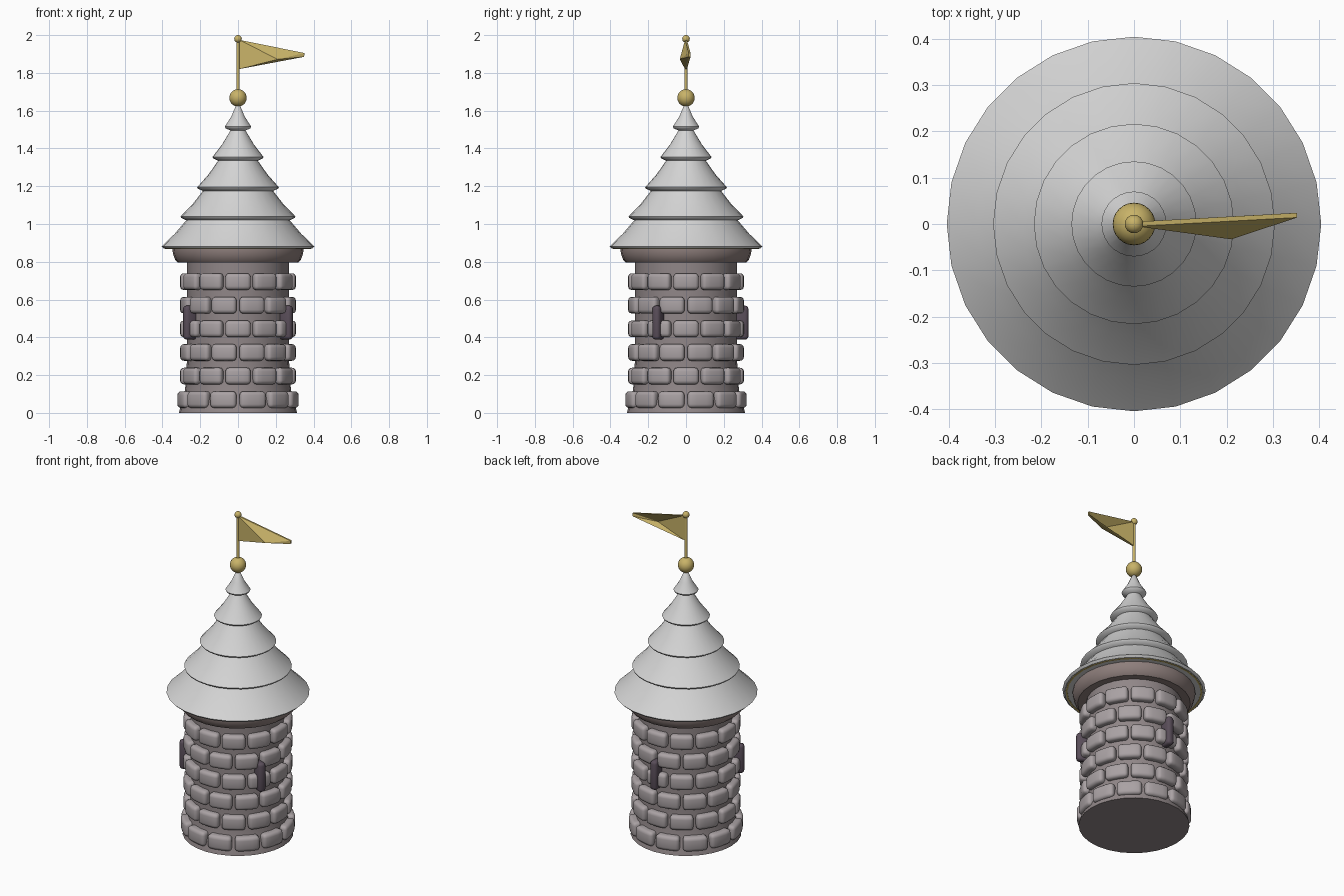
import bpy, bmesh
from math import radians, sin, cos, pi
from mathutils import Matrix, Vector

if "Cube" in bpy.data.objects:
    bpy.data.objects.remove(bpy.data.objects["Cube"], do_unlink=True)


def material(name, rgb):
    m = bpy.data.materials.new(name)
    m.use_nodes = True
    m.diffuse_color = (*rgb, 1)
    bsdf = next(n for n in m.node_tree.nodes if n.type == 'BSDF_PRINCIPLED')
    bsdf.inputs["Base Color"].default_value = (*rgb, 1)
    return m


ROOF = material("pale_grey_roof", (0.66, 0.66, 0.66))
STONE = material("grey_stone", (0.40, 0.36, 0.37))
MORTAR = material("dark_mortar", (0.28, 0.24, 0.245))
BAND = material("brown_grey_band", (0.27, 0.21, 0.20))
GOLD = material("gold", (0.58, 0.45, 0.14))
SLIT = material("dark_purple", (0.10, 0.075, 0.10))


def finish(bm, name, mat, smooth=40):
    bmesh.ops.recalc_face_normals(bm, faces=bm.faces)
    mesh = bpy.data.meshes.new(name)
    bm.to_mesh(mesh)
    bm.free()
    mesh.materials.append(mat)
    if smooth:
        mesh.shade_smooth()
        mesh.set_sharp_from_angle(angle=radians(smooth))
    ob = bpy.data.objects.new(name, mesh)
    bpy.context.collection.objects.link(ob)
    return ob


def lathe(name, mat, profile, steps=28, closed=False):
    bm = bmesh.new()
    vs = [bm.verts.new((r, 0, z)) for r, z in profile]
    for a, b in zip(vs, vs[1:] + (vs[:1] if closed else [])):
        if a is not b:
            bm.edges.new((a, b))
    bmesh.ops.spin(bm, geom=bm.verts[:] + bm.edges[:], cent=(0, 0, 0),
                   axis=(0, 0, 1), angle=2 * pi, steps=steps)
    bmesh.ops.remove_doubles(bm, verts=bm.verts, dist=1e-4)
    return finish(bm, name, mat)


def ball(name, mat, z, r):
    bm = bmesh.new()
    bmesh.ops.create_uvsphere(bm, u_segments=24, v_segments=14, radius=r,
                              matrix=Matrix.Translation((0, 0, z)))
    return finish(bm, name, mat, 60)


def rounded_box(bm, size, bevel, segments):
    bmesh.ops.create_cube(bm, size=1, matrix=Matrix.Diagonal((*size, 1)))
    bmesh.ops.bevel(bm, geom=bm.edges[:], offset=bevel, segments=segments,
                    profile=0.5, affect='EDGES')


# Tower wall with a flared foot
lathe("tower_wall", MORTAR, [(0, 0), (.313, 0), (.308, .02), (.285, .09),
                             (.274, .18), (.27, .3), (.27, .84), (0, .84)])

# Staggered rows of curved, rounded stones
def stone_row(index, count=12):
    bm = bmesh.new()
    z = 0.07 + 0.125 * index
    depth = 0.075 if index == 0 else 0.06
    for k in range(count):
        part = bmesh.new()
        rounded_box(part, (0.14, depth, 0.088), 0.02, 3)
        for x in (-0.025, 0.025):
            bmesh.ops.bisect_plane(part, geom=part.verts[:] + part.edges[:] + part.faces[:],
                                   plane_co=(x, 0, 0), plane_no=(1, 0, 0))
        turn = 2 * pi / count * (k + (0.5 if index % 2 == 0 else 0))
        for v in part.verts:
            a = turn + v.co.x / 0.3
            r = 0.248 + depth / 2 + v.co.y
            v.co = (r * cos(a), r * sin(a), z + v.co.z)
        temp = bpy.data.meshes.new("temp")
        part.to_mesh(temp)
        part.free()
        bm.from_mesh(temp)
        bpy.data.meshes.remove(temp)
    finish(bm, f"stone_row_{index + 1}", STONE, 50)


for i in range(6):
    stone_row(i)

# Three arrow-slit windows
for i, name in enumerate(("left_window", "back_window", "right_window")):
    bm = bmesh.new()
    rounded_box(bm, (0.075, 0.045, 0.18), 0.018, 3)
    bmesh.ops.transform(bm, verts=bm.verts, matrix=Matrix.Rotation(radians(120 * i - 30), 4, 'Z')
                        @ Matrix.Translation((0.293, 0, 0.478)))
    finish(bm, name, SLIT, 50)

# Band under the eaves
lathe("eaves_band", BAND, [(.25, .8), (.318, .796), (.332, .81), (.342, .835),
                           (.347, .86), (.345, .876), (.25, .876)], closed=True)

# Tiered conical roof
profile = [(0, .872), (.392, .87), (.404, .882)]
lips = [(.404, .882), (.304, 1.04), (.216, 1.195), (.135, 1.355), (.07, 1.515)]
for (r0, z0), (r1, z1) in zip(lips, lips[1:]):
    r2, z2 = r1 - 0.03, z1 - 0.02
    profile += [((r0 + r2) / 2 - .004, (z0 + z2) / 2 - .003), (r2, z2),
                (r1 - .004, z1 - .008), (r1, z1)]
profile += [(.035, 1.57), (.012, 1.625), (0, 1.635)]
lathe("tiered_roof", ROOF, profile)

# Thin gold trim beneath the roof rim
lathe("roof_trim", GOLD, [(.376, .868), (.386, .868), (.386, .873), (.376, .873)], closed=True)

# Finial, pole and pole top
ball("finial_ball", GOLD, 1.668, 0.046)
lathe("flag_pole", GOLD, [(0, 1.62), (.009, 1.62), (.009, 1.98), (0, 1.98)], steps=12)
ball("pole_top", GOLD, 1.98, 0.02)

# Folded pennant: faceted hull with a front crease
bm = bmesh.new()
half = Vector((0, 0.005, 0))
points = [Vector(p) for p in ((.006, 0, 1.975), (.006, 0, 1.82),
                              (.21, -.028, 1.872), (.352, .019, 1.905), (.35, .019, 1.885))]
front = [bm.verts.new(p - half) for p in points]
back = [bm.verts.new(p + half) for p in points]
for side in (front, back):
    top, low, fold, tip, tip_low = side
    for f in ((top, low, fold), (top, fold, tip), (fold, tip_low, tip), (low, tip_low, fold)):
        bm.faces.new(f)
for a, b in ((0, 1), (1, 4), (4, 3), (3, 0)):
    bm.faces.new((front[a], front[b], back[b], back[a]))
finish(bm, "pennant", GOLD, 0)
